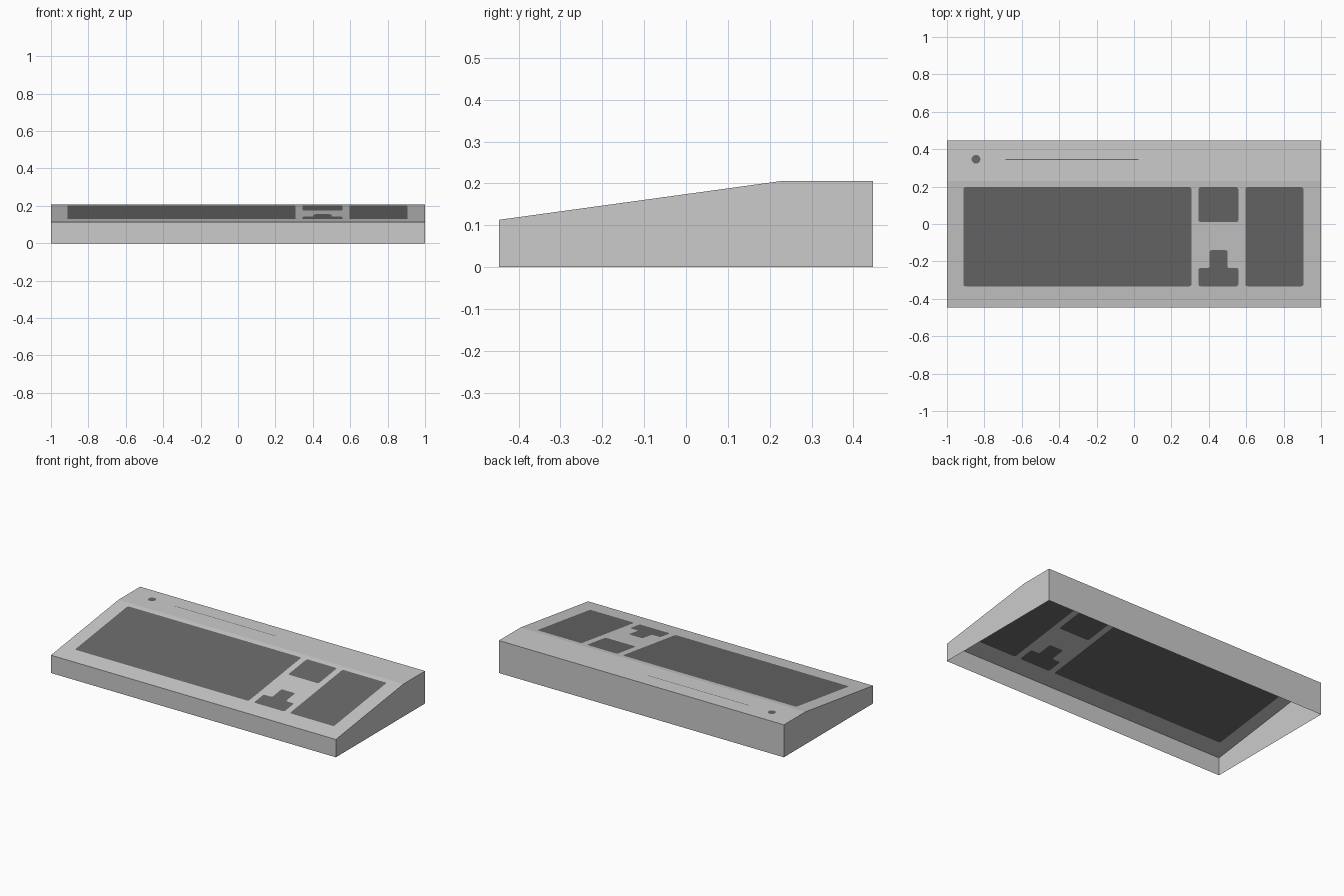
import bpy, bmesh, math
from mathutils import Vector

if "Cube" in bpy.data.objects:
    bpy.data.objects.remove(bpy.data.objects["Cube"])

W, D = 1.0, 0.447                       # half width, half depth
Z_FRONT, Z_BACK, Y_CREASE = 0.113, 0.206, 0.23


def material(name, v):
    m = bpy.data.materials.new(name)
    m.diffuse_color = (v, v, v, 1)
    m.use_nodes = True
    m.node_tree.nodes["Principled BSDF"].inputs["Base Color"].default_value = m.diffuse_color
    return m


case_grey = material("case_grey", 0.60)
key_grey = material("key_dark_grey", 0.14)


def height(y):
    """Height of the top surface: a ramp, then a level rear deck."""
    t = min(1, (y + D) / (Y_CREASE + D))
    return Z_FRONT + (Z_BACK - Z_FRONT) * t


def rounded(points, r=0.012, steps=3):
    """Round every corner of an outline with a small curve."""
    out = []
    for i, p in enumerate(points):
        p = Vector(p)
        a = p + (Vector(points[i - 1]) - p).normalized() * r
        b = p + (Vector(points[(i + 1) % len(points)]) - p).normalized() * r
        for k in range(steps + 1):
            t = k / steps
            out.append(a * (1 - t) ** 2 + p * 2 * t * (1 - t) + b * t * t)
    return out


def rect(x0, x1, y0, y1):
    return [(x0, y0), (x1, y0), (x1, y1), (x0, y1)]


def add_object(name, bm):
    me = bpy.data.meshes.new(name)
    bm.to_mesh(me)
    bm.free()
    me.materials.append(case_grey)
    me.materials.append(key_grey)
    ob = bpy.data.objects.new(name, me)
    bpy.context.collection.objects.link(ob)
    return ob


def inlaid_panel(name, outline, insets):
    """Flat panel with dark inset areas cut into its surface."""
    bm = bmesh.new()
    edges, dark = [], []
    for n, loop in enumerate([outline] + insets):
        vs = [bm.verts.new((p[0], p[1], height(p[1]))) for p in loop]
        edges += [bm.edges.new((vs[i - 1], vs[i])) for i in range(len(vs))]
        if n:
            dark.append(vs)
    bmesh.ops.triangle_fill(bm, use_beauty=True, edges=edges, normal=(0, 0, 1))
    for vs in dark:
        bm.faces.new(vs).material_index = 1
    for f in bm.faces:
        f.normal_update()
        if f.normal.z < 0:
            f.normal_flip()
    return add_object(name, bm)


# Sloping key deck with the four key areas
Y0, Y1 = -0.333, 0.197
arrows = [(0.345, Y0), (0.558, Y0), (0.558, -0.235), (0.5, -0.235),
          (0.5, -0.14), (0.404, -0.14), (0.404, -0.235), (0.345, -0.235)]
inlaid_panel("key_deck", rect(-W, W, -D, Y_CREASE), [
    rounded(rect(-0.912, 0.307, Y0, Y1)),
    rounded(rect(0.345, 0.558, 0.01, Y1)),
    rounded(rect(0.596, 0.906, Y0, Y1)),
    rounded(arrows)])

# Level rear deck with a round button and a thin groove
button = [(-0.845 + 0.024 * math.cos(math.tau * i / 12),
           0.346 + 0.024 * math.sin(math.tau * i / 12)) for i in range(12)]
inlaid_panel("rear_deck", rect(-W, W, Y_CREASE, D),
             [button, rect(-0.687, 0.024, 0.343, 0.348)])

# Side walls, open underneath
bm = bmesh.new()
profile = [(-D, 0), (D, 0), (D, Z_BACK), (Y_CREASE, Z_BACK), (-D, Z_FRONT)]
left, right = [[bm.verts.new((x, y, z)) for y, z in profile] for x in (-W, W)]
bm.faces.new(right)
bm.faces.new(left[::-1])
bm.faces.new((left[0], right[0], right[4], left[4]))
bm.faces.new((right[1], left[1], left[2], right[2]))
add_object("case_walls", bm)
